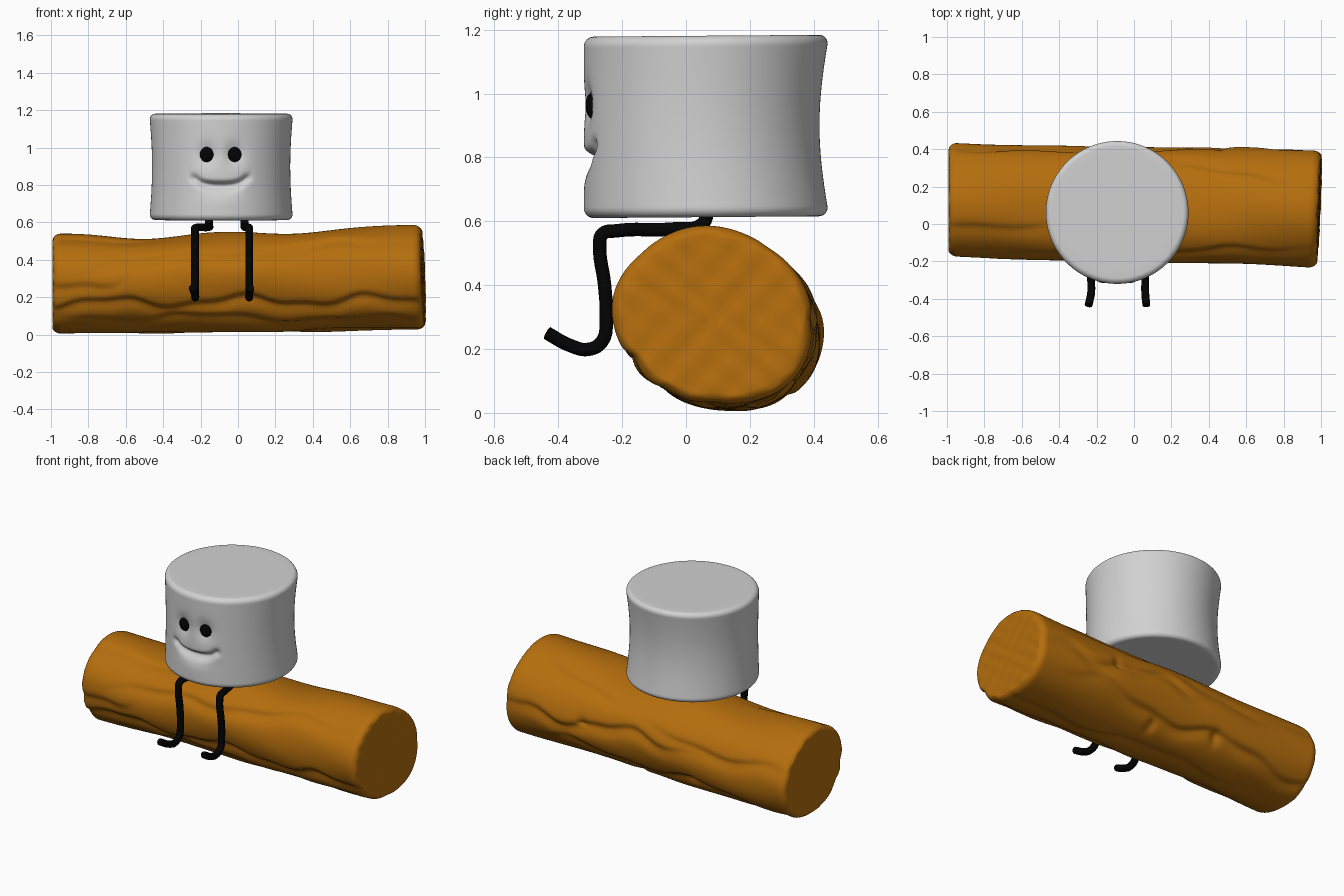
import bpy, bmesh
from math import sin, cos, pi, exp
from mathutils import Vector

if "Cube" in bpy.data.objects:
    bpy.data.objects.remove(bpy.data.objects["Cube"])


def material(name, rgb, rough=0.6):
    m = bpy.data.materials.new(name)
    m.use_nodes = True
    m.diffuse_color = (*rgb, 1)
    bsdf = m.node_tree.nodes["Principled BSDF"]
    bsdf.inputs["Base Color"].default_value = (*rgb, 1)
    bsdf.inputs["Roughness"].default_value = rough
    return m


bark_brown = material("bark brown", (0.46, 0.155, 0.004))
soft_white = material("soft white", (0.64, 0.64, 0.64))
black = material("black", (0.001, 0.001, 0.001))


def bump(v, width):
    return exp(-(v / width) ** 2)


def skin(name, rings, mat):
    """Closed smooth surface through a stack of equally sized point rings."""
    bm = bmesh.new()
    loops = [[bm.verts.new(p) for p in ring] for ring in rings]
    n = len(loops[0])
    for a, b in zip(loops, loops[1:]):
        for i in range(n):
            j = (i + 1) % n
            bm.faces.new((a[i], a[j], b[j], b[i]))
    for loop in (loops[0], loops[-1]):
        hub = bm.verts.new(sum((v.co for v in loop), Vector()) / n)
        for i in range(n):
            bm.faces.new((loop[i], loop[(i + 1) % n], hub))
    bmesh.ops.recalc_face_normals(bm, faces=bm.faces)
    mesh = bpy.data.meshes.new(name)
    bm.to_mesh(mesh)
    bm.free()
    mesh.materials.append(mat)
    mesh.shade_smooth()
    obj = bpy.data.objects.new(name, mesh)
    bpy.context.collection.objects.link(obj)


def rounded_stack(half, inset, steps):
    """(position, scale) pairs: end cap, rounded rim, side, rounded rim, end cap."""
    cap = [(-half, s / 10) for s in range(1, 9)]
    rim = [(-half + inset * (1 - sin(a)), 1 - inset * 2.6 * (1 - cos(a)))
           for a in (pi / 2 * (1 - k / 8) for k in range(9))]
    start = cap + rim
    side_half = half - inset
    side = [(-side_half + 2 * side_half * k / steps, 1) for k in range(1, steps)]
    return start + side + [(-p, s) for p, s in reversed(start)]


# Bark creases: angle, drift, waviness, wave rate, centre x, half length, depth
CREASES = [
    (2.55, -0.30, 0.08, 7, 0.05, 0.75, 0.013),
    (3.60, 0.02, 0.10, 9, 0.0, 1.2, 0.024),
    (4.00, 0.10, 0.09, 7, 0.1, 0.9, 0.018),
    (2.10, 0.20, 0.10, 5, -0.75, 0.3, 0.010),
    (2.75, -0.50, 0.12, 9, -0.85, 0.22, 0.012),
    (0.75, 0.15, 0.09, 7, 0.5, 0.4, 0.012),
    (0.10, -0.20, 0.12, 8, 0.35, 0.6, 0.020),
    (0.35, 0.10, 0.10, 6, -0.5, 0.45, 0.014),
    (5.60, 0.15, 0.13, 7, -0.2, 0.8, 0.020),
    (4.75, -0.15, 0.10, 6, 0.2, 0.8, 0.014),
]


def bark(x, t):
    d = 0.004 * sin(3 * t + 4 * x) + 0.003 * sin(5 * t - 7 * x)
    for angle, drift, wave, rate, mid, half, depth in CREASES:
        path = angle + drift * x + wave * sin(rate * x + angle * 3)
        path += 0.4 * wave * sin(2.3 * rate * x + angle)
        off = (t - path + pi) % (2 * pi) - pi
        fade = exp(-((x - mid) / half) ** 4)
        # A sharp upper lip with a softer slope below it
        width = 0.08 if off * cos(angle) > 0 else 0.18
        d -= depth * fade * bump(off, width)
    # Short cross notches underneath and behind
    for nx, nt in ((0.12, 5.3), (-0.3, 5.6), (0.45, 0.0)):
        d -= 0.016 * bump(x - nx, 0.03) * bump(t - nt, 0.16)
    return d


# Log
log_rings = []
for x, s in rounded_stack(0.99, 0.045, 150):
    u = (x + 1) / 2
    yc, ry = 0.127 - 0.042 * u, 0.302 + 0.012 * u
    zc, rz = 0.268 + 0.034 * u, 0.268 + 0.012 * u
    dip = 0.035 * bump(x + 0.5, 0.28) + 0.025 * bump(x - 0.28, 0.25)
    ring = []
    for k in range(144):
        t = 2 * pi * k / 144
        r = s * (1 + bark(x, t) / 0.3)
        y = yc + ry * r * cos(t) - 0.025 * r * sin(t)
        z = zc + rz * r * sin(t) - dip * s * max(0, sin(t)) ** 2
        # Shallow lumps on the cut ends
        lumps = sin(48 * y + 9 * z) * sin(55 * z) if abs(x) > 0.985 else 0
        lean = (0.04 * (y - yc) - 0.03 * (z - zc)) * max(0, x)
        ring.append(Vector((x + 0.003 * lumps + lean, y, max(z, 0.0))))
    log_rings.append(ring)
skin("log", log_rings, bark_brown)

# Body with a dented face
FACE_X, EYE_Z, EYE_GAP = -0.093, 0.963, 0.072


def face_dent(x, z):
    dx = x - FACE_X
    d = z - (0.798 + 0.7 * dx * dx + 65 * dx ** 4)
    smile = 0.034 * bump(d, 0.018 if d > 0 else 0.030) * exp(-(dx / 0.135) ** 6)
    chin = 0.010 * bump(z - 0.765, 0.04) * bump(dx, 0.1)
    corners = sum(0.012 * bump(dx - c, 0.022) * bump(z - 0.836, 0.022) for c in (-0.14, 0.14))
    sockets = sum(0.022 * bump(dx - c, 0.05) * bump(z - EYE_Z, 0.06)
                  for c in (-EYE_GAP, EYE_GAP))
    return smile + chin + corners + sockets


body_rings = []
for h, s in rounded_stack(0.284, 0.032, 84):
    ring = []
    waist = 0.030 * cos(pi * h / 0.568)
    for k in range(200):
        t = 2 * pi * k / 200
        pinch = waist * (0.5 + 0.5 * sin(t))
        r = s * (0.384 - pinch)
        x, y = -0.09 + r * cos(t), 0.064 + r * sin(t)
        z = 0.897 + h + 0.003 * sin(t) * s
        if y < 0 and s > 0.95:
            y += face_dent(x, z)
        ring.append(Vector((x, y, z)))
    body_rings.append(ring)
skin("body", body_rings, soft_white)

# Eyes
for side, name in ((-1, "right_eye"), (1, "left_eye")):
    bpy.ops.mesh.primitive_uv_sphere_add(
        segments=32, ring_count=16, location=(FACE_X + side * EYE_GAP, -0.291, EYE_Z))
    eye = bpy.context.object
    eye.name = name
    eye.scale = (0.039, 0.024, 0.042)
    eye.data.materials.append(black)
    bpy.ops.object.shade_smooth()


# Legs: bent tubes from the hip, over the log and down to the foot
def leg(name, hip_x, shin_x, toe_x):
    path = [(hip_x, 0.07, 0.635), (hip_x, 0.05, 0.59), (hip_x, -0.04, 0.576),
            (shin_x, -0.22, 0.570), (shin_x, -0.262, 0.560), (shin_x, -0.270, 0.525),
            (shin_x, -0.255, 0.40), (shin_x, -0.250, 0.30), (shin_x, -0.262, 0.225),
            (shin_x, -0.305, 0.199), (shin_x, -0.365, 0.212), (toe_x, -0.435, 0.25)]
    curve = bpy.data.curves.new(name, "CURVE")
    curve.dimensions = "3D"
    curve.bevel_depth = 0.021
    curve.bevel_resolution = 4
    curve.use_fill_caps = True
    curve.resolution_u = 6
    spline = curve.splines.new("BEZIER")
    spline.bezier_points.add(len(path) - 1)
    for point, co in zip(spline.bezier_points, path):
        point.co = co
        point.handle_left_type = point.handle_right_type = "AUTO"
    curve.materials.append(black)
    bpy.context.collection.objects.link(bpy.data.objects.new(name, curve))


leg("right_leg", -0.155, -0.229, -0.243)
leg("left_leg", 0.035, 0.060, 0.066)
